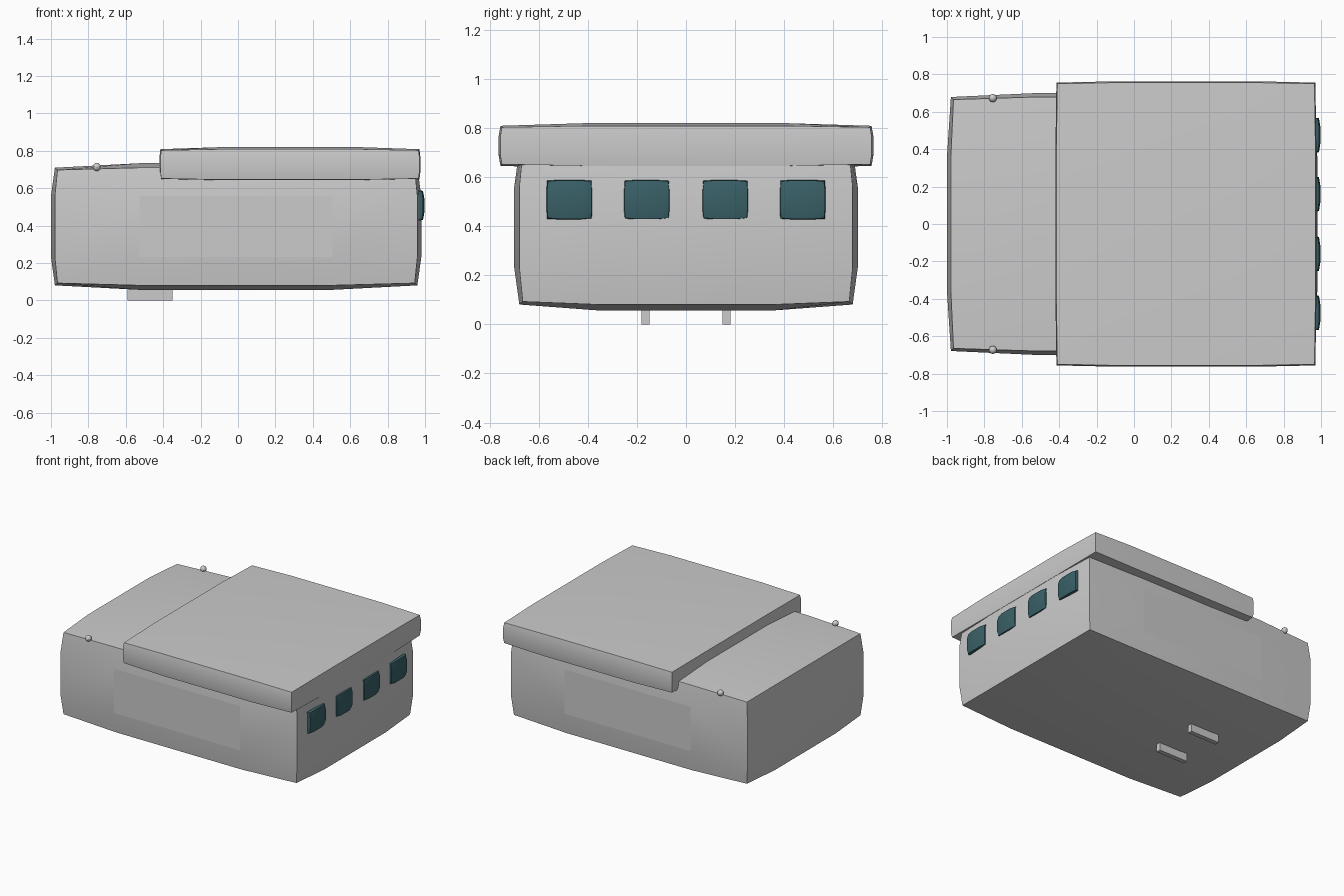
import bpy, bmesh, math
from mathutils import Vector

if "Cube" in bpy.data.objects:
    bpy.data.objects.remove(bpy.data.objects["Cube"])


def material(name, rgb):
    m = bpy.data.materials.new(name)
    m.diffuse_color = (*rgb, 1)
    m.use_nodes = True
    m.node_tree.nodes["Principled BSDF"].inputs["Base Color"].default_value = m.diffuse_color
    return m


GREY = material("light_grey", (0.6, 0.6, 0.6))
TEAL = material("dark_teal", (0.041, 0.118, 0.137))


def finish(bm, name, mat, flat_rule=None):
    bmesh.ops.recalc_face_normals(bm, faces=bm.faces)
    for f in bm.faces:
        f.smooth = not (flat_rule and flat_rule(f))
    for e in bm.edges:
        e.smooth = e.calc_face_angle(0) < math.radians(35)
    me = bpy.data.meshes.new(name)
    bm.to_mesh(me)
    bm.free()
    me.materials.append(mat)
    ob = bpy.data.objects.new(name, me)
    bpy.context.collection.objects.link(ob)
    return ob


def puffed_box(name, lo, hi, centre, edge, mat, flat_rule=None):
    """Box cut at the quarter points; face centres and edges swell outward."""
    bm = bmesh.new()
    lo, hi = Vector(lo), Vector(hi)
    steps = (0, 0.23, 0.77, 1)
    verts = {}

    def vert(key):
        if key not in verts:
            inner = sum(k in (1, 2) for k in key)
            co = []
            for a, k in enumerate(key):
                p = lo[a] + (hi[a] - lo[a]) * steps[k]
                if k in (0, 3):
                    swell = (0, edge[a], centre[a])[inner]
                    p += swell if k == 3 else -swell
                co.append(p)
            verts[key] = bm.verts.new(co)
        return verts[key]

    for axis in range(3):
        for side in (0, 3):
            for i in range(3):
                for j in range(3):
                    quad = []
                    for u, v in ((i, j), (i + 1, j), (i + 1, j + 1), (i, j + 1)):
                        key = [u, v]
                        key.insert(axis, side)
                        quad.append(vert(tuple(key)))
                    bm.faces.new(quad)
    return finish(bm, name, mat, flat_rule)


# Main body, with a flat panel in the middle of each long side
puffed_box("body", (-0.965, -0.665, 0.093), (0.945, 0.665, 0.698),
           (0.035, 0.035, 0.036), (0.014, 0.014, 0.012), GREY,
           lambda f: abs(f.normal.y) > 0.999)

# Overhanging roof slab
puffed_box("roof", (-0.41, -0.75, 0.652), (0.965, 0.75, 0.803),
           (0.01, 0.013, 0.017), (0.005, 0.006, 0.006), GREY)

# Row of windows on one end
for i, y in enumerate((-0.475, -0.16, 0.16, 0.475)):
    puffed_box(f"window_{i + 1}", (0.95, y - 0.087, 0.434), (0.982, y + 0.087, 0.582),
               (0.014, 0.006, 0.006), (0.007, 0.004, 0.004), TEAL)

for side, s in (("left", -1), ("right", 1)):
    # Small knobs on the upper edges
    bm = bmesh.new()
    bmesh.ops.create_uvsphere(bm, u_segments=10, v_segments=8, radius=0.022)
    bmesh.ops.translate(bm, verts=bm.verts, vec=(-0.755, s * 0.673, 0.714))
    knob = finish(bm, f"knob_{side}", GREY)

    # Skids under the floor
    bm = bmesh.new()
    bmesh.ops.create_cube(bm, size=1)
    bmesh.ops.scale(bm, verts=bm.verts, vec=(0.24, 0.034, 0.08))
    bmesh.ops.translate(bm, verts=bm.verts, vec=(-0.47, s * 0.165, 0.04))
    finish(bm, f"skid_{side}", GREY, lambda f: True)
